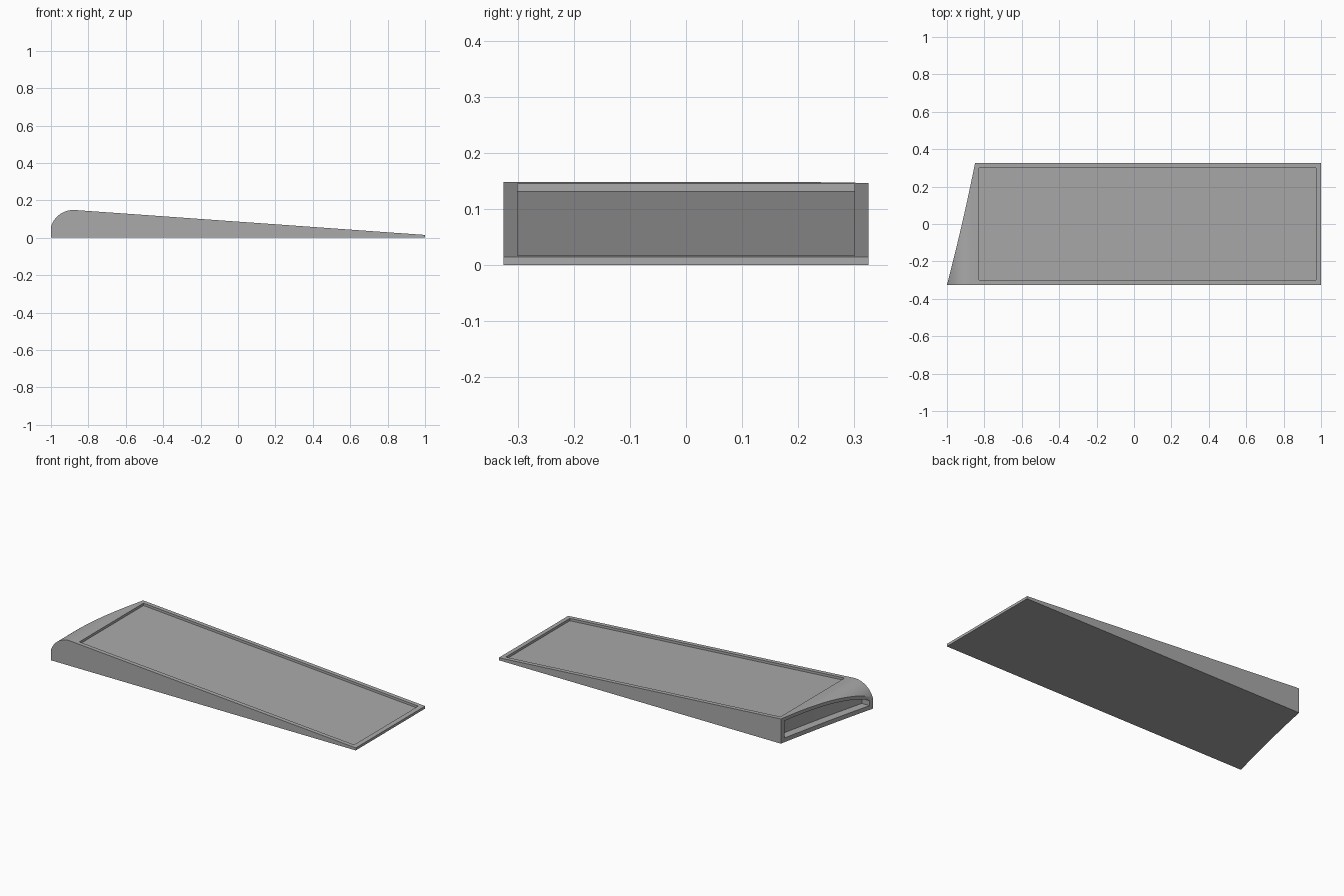
import bpy
import bmesh
from math import sin, cos, radians, sqrt

if "Cube" in bpy.data.objects:
    bpy.data.objects.remove(bpy.data.objects["Cube"], do_unlink=True)

HALF_Y = 0.325
TIP_Z = 0.015
SLOPE = 0.0711
NOSE_X, NOSE_Z, NOSE_R = -0.88, 0.0235, 0.125
STEPS = 16

grey = bpy.data.materials.new("mid grey")
grey.use_nodes = True
colour = (0.4, 0.4, 0.4, 1)
grey.diffuse_color = colour
grey.node_tree.nodes["Principled BSDF"].inputs["Base Color"].default_value = colour


def ramp_z(x):
    return TIP_Z + SLOPE * (1 - x)


def top_z(x):
    """Height of the outer skin: sloping ramp, then rounded nose."""
    if x > NOSE_X + NOSE_R * SLOPE:
        return ramp_z(x)
    return NOSE_Z + sqrt(max(NOSE_R ** 2 - (x - NOSE_X) ** 2, 0))


def end_x(y):
    """Slanted, very slightly hollow end line."""
    t = (y + HALF_Y) / (2 * HALF_Y)
    return -1 + 0.15 * t + 0.02 * t * (1 - t)


def loft(name, sections):
    """Skin a row of matching closed sections and cap both ends."""
    bm = bmesh.new()
    rows = [[bm.verts.new(p) for p in s] for s in sections]
    n = len(rows[0])
    for a, b in zip(rows, rows[1:]):
        for i in range(n):
            j = (i + 1) % n
            bm.faces.new((a[i], a[j], b[j], b[i]))
    bm.faces.new(rows[0][::-1])
    bm.faces.new(rows[-1])
    bmesh.ops.recalc_face_normals(bm, faces=bm.faces)
    mesh = bpy.data.meshes.new(name)
    bm.to_mesh(mesh)
    bm.free()
    mesh.materials.append(grey)
    obj = bpy.data.objects.new(name, mesh)
    bpy.context.scene.collection.objects.link(obj)
    return obj


def stations(half):
    return [-half + 2 * half * i / STEPS for i in range(STEPS + 1)]


# Wedge body with a rounded nose
profile = [(-1.01, 0), (1, 0), (1, TIP_Z)]
for i in range(25):
    a = radians(86 + (178 - 86) * i / 24)
    profile.append((NOSE_X + NOSE_R * cos(a), NOSE_Z + NOSE_R * sin(a)))
body = loft("wedge_body", [[(x, y, z) for x, z in profile] for y in (-HALF_Y, HALF_Y)])

# Cutter that trims the slanted end
trim = loft("end_trim_cutter", [
    [(-1.3, y, -0.1), (end_x(y), y, -0.1), (end_x(y), y, 0.3), (-1.3, y, 0.3)]
    for y in stations(HALF_Y + 0.02)])

# Cutter for the shallow recess, parallel to the ramp
recess = loft("top_recess_cutter", [
    [(x, y, ramp_z(x) + dz) for x, dz in
     ((-0.83, -0.014), (0.972, -0.014), (0.972, 0.1), (-0.83, 0.1))]
    for y in (-0.3, 0.3)])

# Cutter for the slot in the slanted end
slot = loft("end_slot_cutter", [
    [(end_x(y) + dx, y, z) for dx, z in
     ((-0.05, 0.025), (0.05, 0.025),
      (0.05, top_z(end_x(y)) - 0.02), (-0.05, top_z(end_x(y)) - 0.02))]
    for y in stations(0.3)])

for cutter in (trim, recess, slot):
    mod = body.modifiers.new(cutter.name, "BOOLEAN")
    mod.operation = "DIFFERENCE"
    mod.solver = "EXACT"
    mod.object = cutter

# Apply the cuts and remove the cutters
bpy.context.view_layer.objects.active = body
body.select_set(True)
for cutter in (trim, recess, slot):
    bpy.ops.object.modifier_apply(modifier=cutter.name)
    bpy.data.objects.remove(cutter, do_unlink=True)
bpy.ops.object.shade_smooth_by_angle(angle=radians(30))
